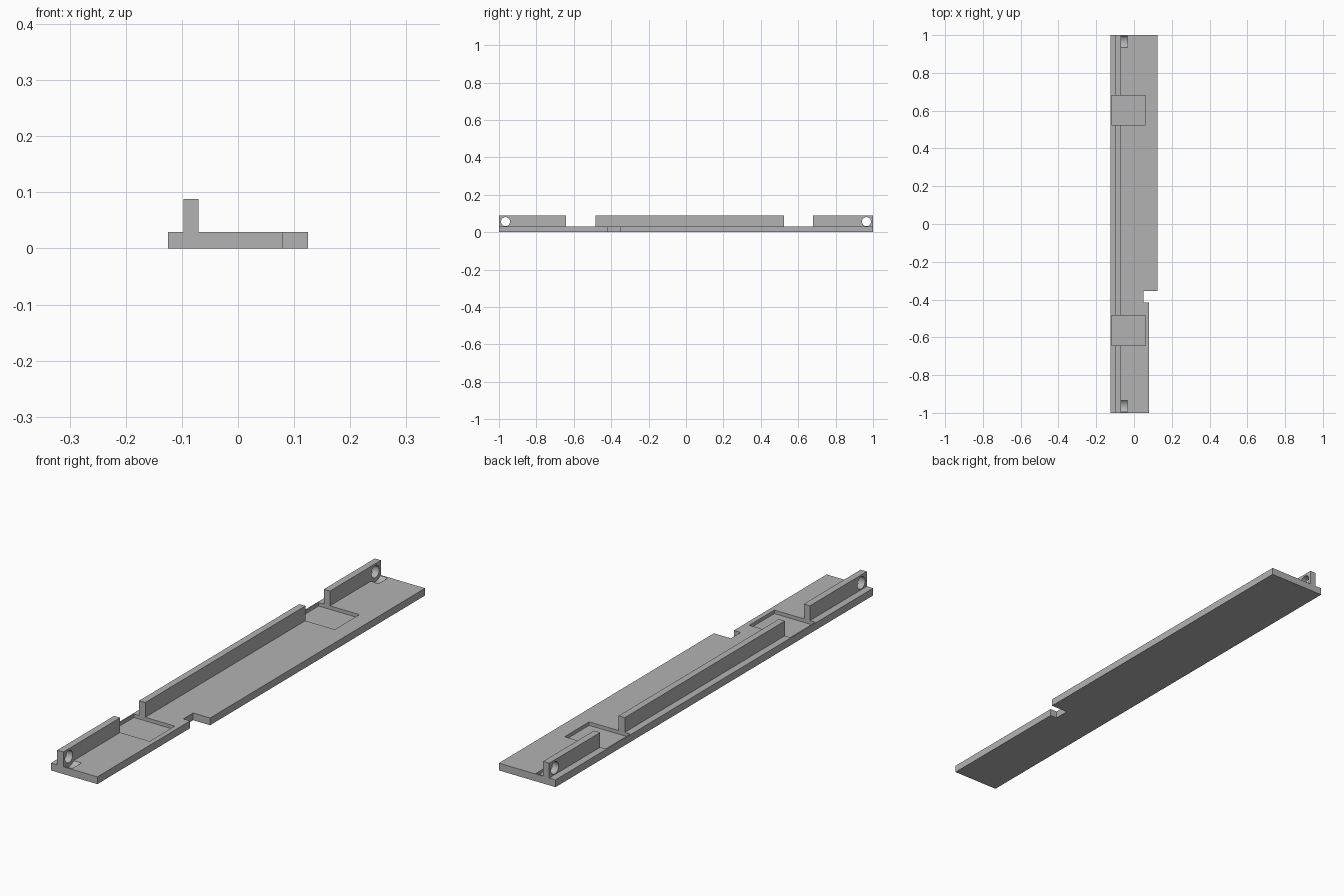
import bpy, bmesh, math
from mathutils import Matrix

cube = bpy.data.objects.get("Cube")
if cube:
    bpy.data.objects.remove(cube, do_unlink=True)

grey = bpy.data.materials.new("plain grey")
grey.use_nodes = True
grey.diffuse_color = (0.45, 0.45, 0.45, 1)
grey.node_tree.nodes["Principled BSDF"].inputs["Base Color"].default_value = (0.45, 0.45, 0.45, 1)

PLATE_TOP, RAIL_TOP = 0.029, 0.088
RAIL_OUT, RAIL_IN = -0.097, -0.07


def add_object(name, bm):
    bmesh.ops.recalc_face_normals(bm, faces=bm.faces)
    mesh = bpy.data.meshes.new(name)
    bm.to_mesh(mesh)
    bm.free()
    mesh.materials.append(grey)
    obj = bpy.data.objects.new(name, mesh)
    bpy.context.collection.objects.link(obj)
    return obj


def box(name, x, y, z):
    bm = bmesh.new()
    bmesh.ops.create_cube(bm, size=1)
    for v in bm.verts:
        for i, (low, high) in enumerate((x, y, z)):
            v.co[i] = low if v.co[i] < 0 else high
    return add_object(name, bm)


def rod(name, x, y, z, radius):
    # Cylinder lying along x
    bm = bmesh.new()
    place = Matrix.Translation((sum(x) / 2, y, z)) @ Matrix.Rotation(math.pi / 2, 4, "Y")
    bmesh.ops.create_cone(bm, cap_ends=True, segments=48, radius1=radius,
                          radius2=radius, depth=x[1] - x[0], matrix=place)
    return add_object(name, bm)


def cut(target, cutter):
    mod = target.modifiers.new(cutter.name, "BOOLEAN")
    mod.operation = "DIFFERENCE"
    mod.solver = "EXACT"
    mod.object = cutter
    bpy.ops.object.modifier_apply(modifier=mod.name)
    bpy.data.objects.remove(cutter, do_unlink=True)


# Plate and upright rail as one extruded section
section = [(-0.125, 0), (0.125, 0), (0.125, PLATE_TOP), (RAIL_IN, PLATE_TOP),
           (RAIL_IN, RAIL_TOP), (RAIL_OUT, RAIL_TOP), (RAIL_OUT, PLATE_TOP),
           (-0.125, PLATE_TOP)]
bm = bmesh.new()
face = bm.faces.new([bm.verts.new((x, -1, z)) for x, z in section])
ext = bmesh.ops.extrude_face_region(bm, geom=[face])
bmesh.ops.translate(bm, vec=(0, 2, 0),
                    verts=[v for v in ext["geom"] if isinstance(v, bmesh.types.BMVert)])
plate = add_object("railed_plate", bm)
bpy.context.view_layer.objects.active = plate
plate.select_set(True)

# Narrower front section and the side notch
cut(plate, box("step_cutter", (0.08, 0.2), (-1.1, -0.38), (-0.1, 0.2)))
cut(plate, box("notch_cutter", (0.05, 0.2), (-0.416, -0.354), (-0.1, 0.2)))

# Hinge pockets, which also interrupt the rail
for y in ((-0.642, -0.484), (0.524, 0.679)):
    cut(plate, box("pocket_cutter", (-0.12, 0.06), y, (0.015, 0.2)))

# Pin holes through the rail ends, with round clearance beside them
for y in (-0.965, 0.965):
    cut(plate, rod("hole_cutter", (-0.11, -0.06), y, 0.056, 0.024))
    cut(plate, rod("clearance_cutter", (RAIL_IN, -0.035), y, 0.056, 0.04))

bpy.ops.object.shade_smooth_by_angle(angle=math.radians(30))
